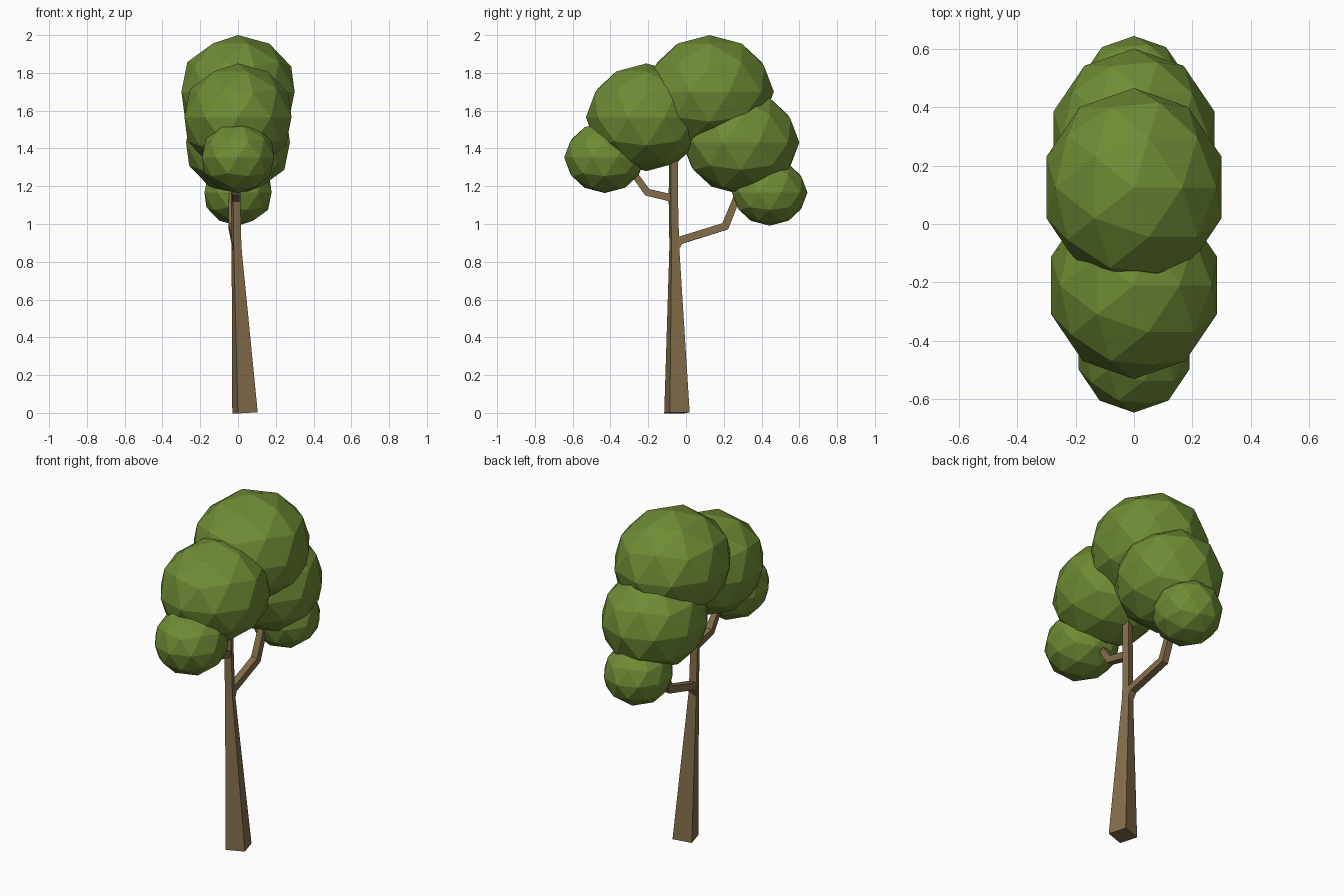
import bpy, bmesh, math
from mathutils import Vector

if "Cube" in bpy.data.objects:
    bpy.data.objects.remove(bpy.data.objects["Cube"])


def material(name, rgb):
    m = bpy.data.materials.new(name)
    m.diffuse_color = (*rgb, 1)
    m.use_nodes = True
    m.node_tree.nodes["Principled BSDF"].inputs["Base Color"].default_value = m.diffuse_color
    return m


BARK = material("bark", (0.23, 0.155, 0.07))
LEAF = material("leaf", (0.16, 0.26, 0.035))


def limb(name, path, ref, spin=0.0):
    """Four-sided tapered limb along points (x, y, z, side width)."""
    pts = [Vector(p[:3]) for p in path]
    bm = bmesh.new()
    rings = []
    for i, p in enumerate(pts):
        a = (p - pts[i - 1]).normalized() if i else None
        b = (pts[i + 1] - p).normalized() if i < len(pts) - 1 else None
        t = ((a or b) + (b or a)).normalized()
        # widen the section across the bend so the limb keeps its thickness
        miter = 1 / max(0.5, t.dot(b or a))
        u = (ref - t * ref.dot(t)).normalized()
        v = t.cross(u)
        r = path[i][3] / math.sqrt(2)
        ring = []
        for k in range(4):
            ang = spin + math.pi / 4 + k * math.pi / 2
            ring.append(bm.verts.new(p + u * r * math.cos(ang) + v * r * miter * math.sin(ang)))
        rings.append(ring)
    for lo, hi in zip(rings, rings[1:]):
        for k in range(4):
            n = (k + 1) % 4
            bm.faces.new((lo[k], lo[n], hi[n], hi[k]))
    bm.faces.new(rings[0][::-1])
    bm.faces.new(rings[-1])
    bmesh.ops.recalc_face_normals(bm, faces=bm.faces[:])
    me = bpy.data.meshes.new(name)
    bm.to_mesh(me)
    bm.free()
    me.materials.append(BARK)
    bpy.context.collection.objects.link(bpy.data.objects.new(name, me))


def leaf_ball(name, y, z, radii):
    """Faceted, slightly squashed clump of leaves."""
    bpy.ops.mesh.primitive_ico_sphere_add(subdivisions=2, radius=1, location=(0, y, z))
    ob = bpy.context.object
    ob.name = name
    ob.scale = radii
    ob.data.materials.append(LEAF)


X = Vector((1, 0, 0))

# Trunk, tapering up into the crown
limb("trunk", [(0.037, -0.048, 0.0, 0.109), (-0.008, -0.062, 0.88, 0.042),
               (-0.012, -0.067, 1.13, 0.04), (-0.012, -0.067, 1.5, 0.036)],
     X, math.radians(16))

# Side branches with an elbow
limb("back_branch", [(-0.010, -0.062, 0.86, 0.04), (-0.014, -0.035, 0.912, 0.04),
                     (-0.030, 0.208, 0.988, 0.04), (-0.030, 0.31, 1.24, 0.036)], X)
limb("front_branch", [(-0.012, -0.065, 1.135, 0.04), (-0.012, -0.205, 1.168, 0.038),
                      (-0.012, -0.30, 1.30, 0.034)], X)

# Crown
leaf_ball("crown_top", 0.125, 1.70, (0.315, 0.34, 0.30))
leaf_ball("crown_front", -0.21, 1.565, (0.298, 0.32, 0.285))
leaf_ball("crown_front_low", -0.43, 1.352, (0.20, 0.215, 0.188))
leaf_ball("crown_back", 0.29, 1.432, (0.289, 0.31, 0.275))
leaf_ball("crown_back_low", 0.443, 1.167, (0.187, 0.20, 0.176))
